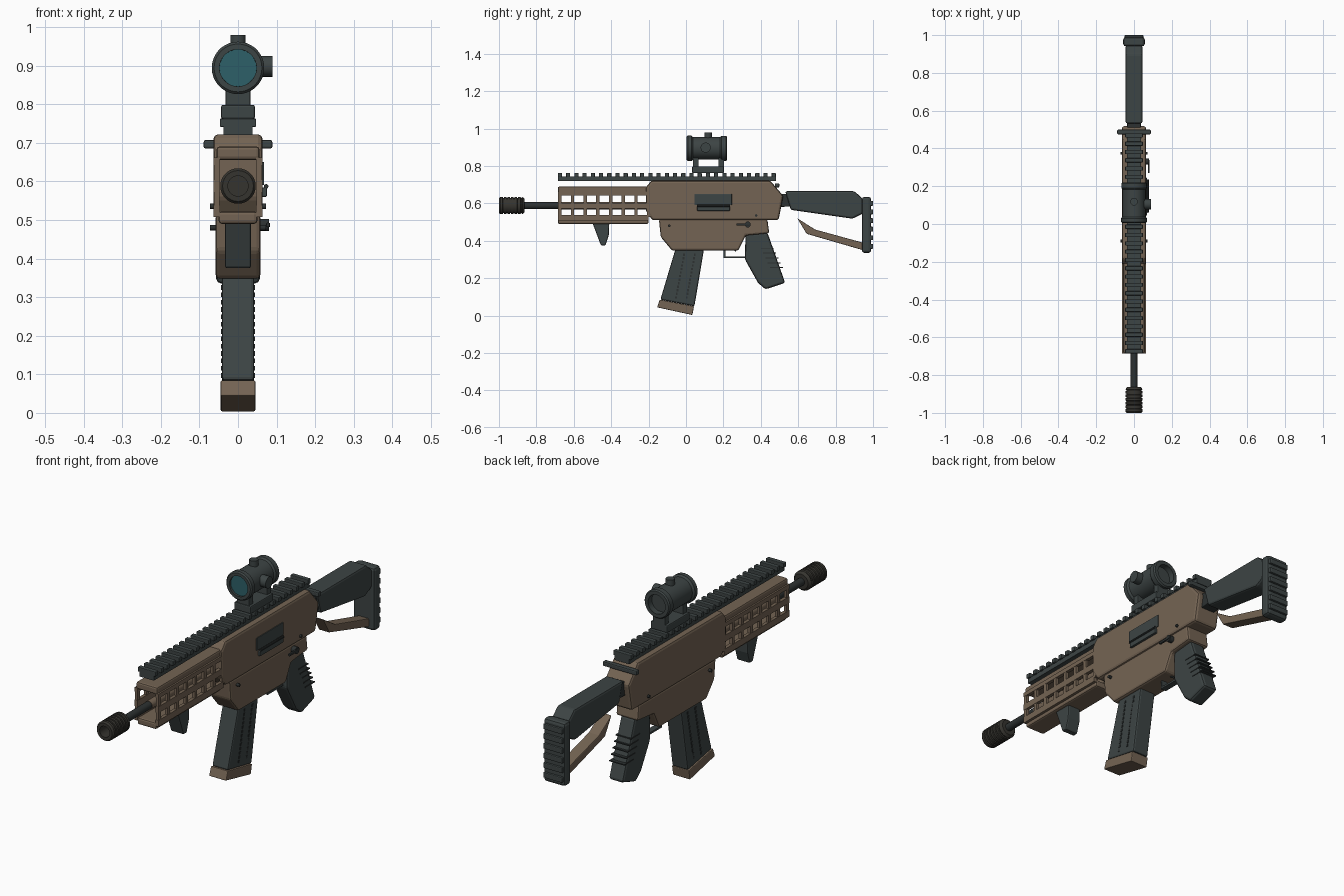
import bpy, bmesh
from math import sin, cos, pi, radians
from mathutils import Vector, Matrix

cube = bpy.data.objects.get("Cube")
if cube:
    bpy.data.objects.remove(cube, do_unlink=True)


def material(name, rgb, rough=0.7):
    m = bpy.data.materials.new(name)
    m.use_nodes = True
    m.diffuse_color = (*rgb, 1)
    b = m.node_tree.nodes["Principled BSDF"]
    b.inputs["Base Color"].default_value = (*rgb, 1)
    b.inputs["Roughness"].default_value = rough
    return m


TAN = material("tan", (0.175, 0.127, 0.087))
DARK = material("slate", (0.046, 0.058, 0.058))
BLACK = material("charcoal", (0.026, 0.031, 0.031))
STEEL = material("muzzle brown", (0.036, 0.034, 0.028))
GLASS = material("teal glass", (0.026, 0.118, 0.138))


def finish(name, bm, mat, bevel=0.0, smooth=False):
    bmesh.ops.recalc_face_normals(bm, faces=bm.faces)
    me = bpy.data.meshes.new(name)
    bm.to_mesh(me)
    bm.free()
    me.materials.append(mat)
    ob = bpy.data.objects.new(name, me)
    bpy.context.collection.objects.link(ob)
    if bevel:
        mod = ob.modifiers.new("bevel", "BEVEL")
        mod.width, mod.segments = bevel, 2
        mod.limit_method, mod.angle_limit = "ANGLE", radians(30)
    if smooth:
        bpy.ops.object.select_all(action="DESELECT")
        ob.select_set(True)
        bpy.context.view_layer.objects.active = ob
        bpy.ops.object.shade_smooth_by_angle(angle=radians(35))
    return ob


def prism(name, pts, half, mat, bevel=0.006, x=0.0):
    """Side outline (y, z) extruded across x."""
    bm = bmesh.new()
    a, b = ([bm.verts.new((x + s * half, y, z)) for y, z in pts] for s in (-1, 1))
    bm.faces.new(a)
    bm.faces.new(b)
    for i in range(len(pts)):
        j = (i + 1) % len(pts)
        bm.faces.new((a[i], a[j], b[j], b[i]))
    return finish(name, bm, mat, bevel)


def boxes(name, specs, mat, bevel=0.0):
    """Boxes given as (centre, size), kept together as one part."""
    bm = bmesh.new()
    for c, s in specs:
        bmesh.ops.create_cube(bm, size=1, matrix=Matrix.Translation(c) @ Matrix.Diagonal((*s, 1)))
    return finish(name, bm, mat, bevel)


def lathe(name, profile, mat, base, axis="Y", n=28):
    """Closed (radius, distance) section turned around an axis through base."""
    bm = bmesh.new()
    rot = Vector((0, 0, 1)).rotation_difference(
        Vector({"X": (1, 0, 0), "Y": (0, 1, 0), "Z": (0, 0, 1)}[axis])).to_matrix()
    rings = [[bm.verts.new(Vector(base) + rot @ Vector((r * cos(2 * pi * k / n), r * sin(2 * pi * k / n), d)))
              for k in range(n)] for r, d in profile]
    for i in range(len(rings)):
        p, q = rings[i], rings[(i + 1) % len(rings)]
        for k in range(n):
            m = (k + 1) % n
            bm.faces.new((p[k], p[m], q[m], q[k]))
    bmesh.ops.remove_doubles(bm, verts=bm.verts, dist=1e-5)
    return finish(name, bm, mat, smooth=True)


def rod(name, r, length, mat, base, axis="Y", n=20):
    return lathe(name, [(0, 0), (r, 0), (r, length), (0, length)], mat, base, axis, n)


# Barrel and ribbed hollow muzzle
BORE = 0.588
rod("barrel", 0.018, 0.7, BLACK, (0, -0.9, BORE))
rod("gas_tube", 0.02, 0.47, TAN, (0, -0.67, BORE))
section = [(0.026, 0.0), (0.04, 0.0)]
for i in range(6):
    d = 0.008 + i * 0.019
    section += [(0.046, d), (0.046, d + 0.012), (0.041, d + 0.014), (0.041, d + 0.018)]
section += [(0.046, 0.125), (0.036, 0.137), (0, 0.137), (0, 0.06), (0.026, 0.06)]
lathe("muzzle", section, STEEL, (0, -1, BORE))

# Handguard: cap, floor and window frames on both sides
Y0, Y1 = -0.685, -0.2
MID, LEN = (Y0 + Y1) / 2, Y1 - Y0
boxes("handguard_cap", [((0, MID, 0.673), (0.112, LEN, 0.034))], TAN, 0.008)
boxes("handguard_floor", [((0, MID, 0.506), (0.1, LEN, 0.032))], TAN, 0.008)
frame = []
for s in (-1, 1):
    x = s * 0.055
    frame += [((x, MID, z), (0.016, LEN, h)) for z, h in ((0.652, 0.02), (0.588, 0.03), (0.523, 0.03))]
    frame += [((x, Y0 + 0.01 + i * 0.068, 0.588), (0.014, 0.018, 0.12)) for i in range(8)]
boxes("handguard_frames", frame, TAN)

# Receiver
prism("upper_receiver", [(-0.215, 0.685), (-0.185, 0.722), (0.45, 0.722), (0.52, 0.64),
                         (0.495, 0.51), (-0.18, 0.51), (-0.215, 0.56)], 0.064, TAN, 0.012)
prism("lower_receiver", [(-0.145, 0.515), (0.435, 0.515), (0.445, 0.44), (0.32, 0.428),
                         (0.28, 0.348), (-0.075, 0.348), (-0.135, 0.42)], 0.058, TAN, 0.01)
boxes("ejection_port", [((0.064, 0.145, 0.62), (0.008, 0.2, 0.06))], DARK, 0.002)
boxes("port_flap", [((0.068, 0.147, 0.572), (0.014, 0.175, 0.024))], DARK, 0.003)
rod("flap_hinge", 0.006, 0.175, BLACK, (0.073, 0.06, 0.587), n=10)
for s, side in ((-1, "right"), (1, "left")):
    for y, z in ((-0.09, 0.48), (0.375, 0.535)):
        rod(side + "_pin", 0.007, s * 0.016, BLACK, (s * 0.056, y, z), "X", 12)
rod("selector_pivot", 0.016, 0.025, BLACK, (0.055, 0.33, 0.487), "X", 16)
boxes("selector_lever", [((0.078, 0.305, 0.487), (0.01, 0.07, 0.012))], BLACK, 0.003)
boxes("charging_handle", [((0, 0.487, 0.696), (0.178, 0.024, 0.022))], DARK, 0.005)

# Top rail with teeth
R0, R1, TEETH = -0.685, 0.48, 27
pitch = (R1 - R0 - 0.022) / (TEETH - 1)
boxes("rail_base", [((0, (R0 + R1) / 2, 0.732), (0.076, R1 - R0, 0.024))], DARK)
boxes("rail_teeth", [((0, R0 + 0.011 + i * pitch, 0.752), (0.094, 0.022, 0.022))
                     for i in range(TEETH)], DARK, 0.003)

# Sight on its mount
boxes("sight_mount", [((0, 0.118, 0.78), (0.088, 0.17, 0.036))], DARK, 0.005)
boxes("sight_legs", [((0, y, 0.82), (0.064, 0.03, 0.06)) for y in (0.052, 0.188)], DARK, 0.003)
lathe("sight_tube", [(0.048, 0), (0.062, 0), (0.068, 0.006), (0.068, 0.026), (0.06, 0.034),
                     (0.06, 0.178), (0.067, 0.186), (0.067, 0.21), (0.062, 0.216), (0.045, 0.216)],
      DARK, (0, 0.004, 0.894), n=36)
rod("front_lens", 0.05, 0.006, GLASS, (0, 0.014, 0.894), n=36)
rod("rear_lens", 0.047, 0.006, DARK, (0, 0.185, 0.894), n=36)
rod("top_knob", 0.02, 0.034, DARK, (0, 0.118, 0.945), "Z")
rod("side_knob", 0.027, 0.038, DARK, (0.052, 0.105, 0.898), "X")

# Magazine with notched side ribs and base plate
prism("magazine", [(-0.055, 0.36), (0.097, 0.36), (0.045, 0.05), (-0.137, 0.085)], 0.042, DARK, 0.008)
prism("magazine_base", [(-0.14, 0.085), (0.043, 0.05), (0.034, 0.003), (-0.155, 0.044)], 0.045, TAN, 0.004)
for s, side in ((-1, "right"), (1, "left")):
    for k, y in enumerate((-0.01, 0.047)):
        boxes(f"{side}_magazine_notches_{k}", [((s * 0.042, y - i * 0.0036, 0.325 - i * 0.019), (0.004, 0.01, 0.012))
                                               for i in range(13)], BLACK)

# Grips
prism("pistol_grip", [(0.318, 0.435), (0.435, 0.445), (0.53, 0.175), (0.425, 0.14),
                      (0.385, 0.175), (0.315, 0.3)], 0.038, DARK, 0.012)
boxes("grip_ridges", [((0, 0.435 + i * 0.012, 0.36 - i * 0.026), (0.08, 0.07, 0.005)) for i in range(5)], BLACK)
prism("fore_grip", [(-0.5, 0.495), (-0.41, 0.495), (-0.413, 0.43), (-0.43, 0.375), (-0.455, 0.375)],
      0.034, DARK, 0.006)

# Trigger and guard
boxes("trigger_guard", [((0, 0.206, 0.33), (0.03, 0.01, 0.045)),
                        ((0, 0.27, 0.312), (0.03, 0.138, 0.01))], DARK, 0.002)
prism("trigger", [(0.272, 0.42), (0.292, 0.42), (0.285, 0.37), (0.265, 0.342), (0.258, 0.346), (0.27, 0.375)],
      0.01, BLACK, 0.002)

# Stock, strut and ribbed butt pad
prism("stock_joint", [(0.49, 0.65), (0.56, 0.65), (0.58, 0.585), (0.5, 0.58)], 0.036, BLACK, 0.004)
prism("stock", [(0.53, 0.665), (0.9, 0.665), (0.945, 0.625), (0.945, 0.545), (0.89, 0.518), (0.56, 0.565)],
      0.045, DARK, 0.01)
prism("stock_strut", [(0.595, 0.52), (0.69, 0.46), (0.945, 0.39), (0.945, 0.35), (0.645, 0.437)],
      0.028, TAN, 0.004)
boxes("butt_pad", [((0, 0.965, 0.485), (0.114, 0.05, 0.3))], DARK, 0.014)
boxes("butt_ribs", [((0, 0.99, 0.37 + i * 0.046), (0.1, 0.02, 0.026)) for i in range(6)], DARK, 0.004)
